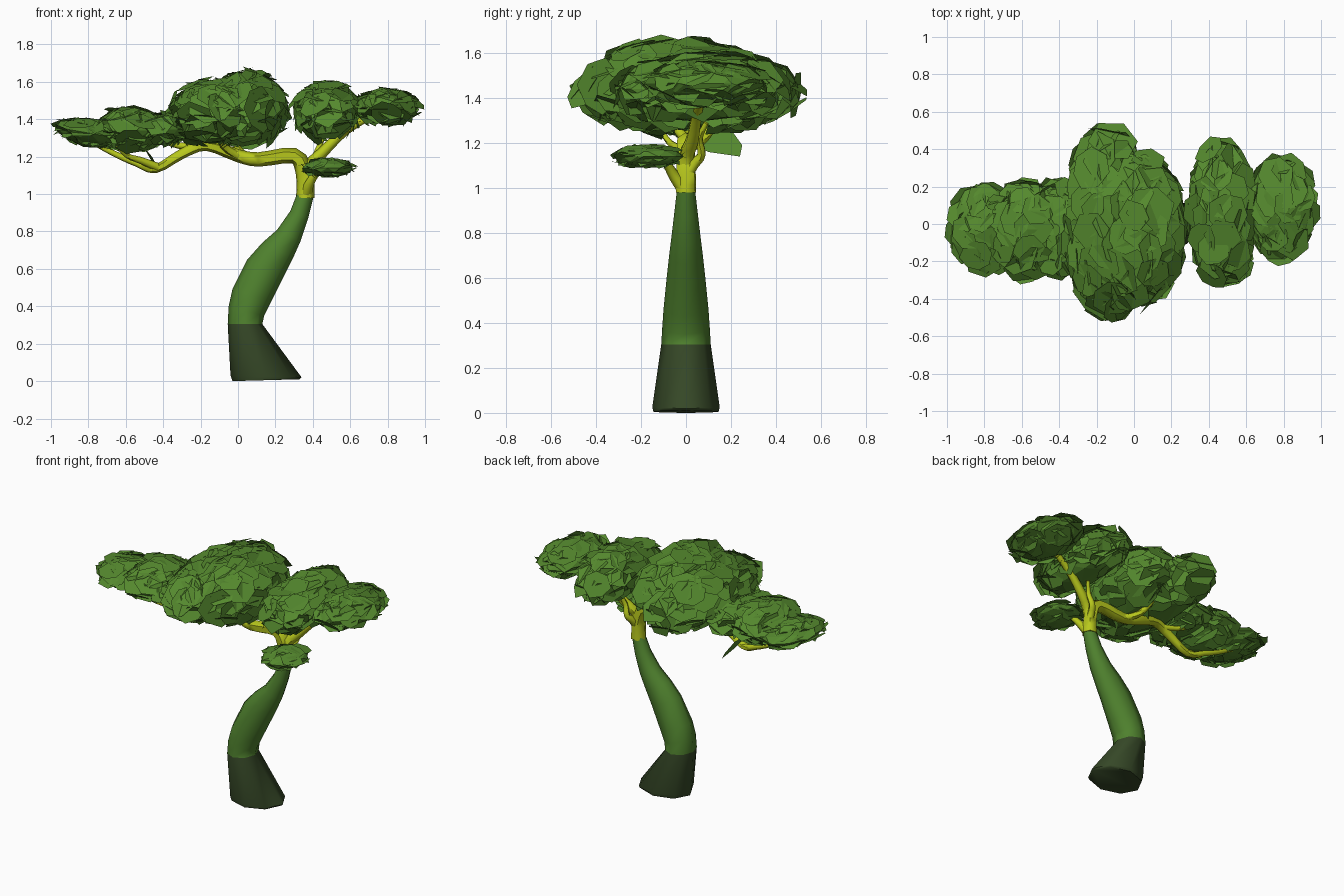
import bpy, bmesh, math, random
from mathutils import Vector, Matrix

if "Cube" in bpy.data.objects:
    bpy.data.objects.remove(bpy.data.objects["Cube"])

random.seed(7)


def material(name, rgb):
    m = bpy.data.materials.new(name)
    m.diffuse_color = (*rgb, 1)
    m.use_nodes = True
    m.node_tree.nodes["Principled BSDF"].inputs["Base Color"].default_value = m.diffuse_color
    return m


LEAF = material("leaf green", (0.090, 0.250, 0.027))
BARK = material("trunk green", (0.078, 0.220, 0.027))
BASE = material("dark root green", (0.036, 0.064, 0.020))
LIMB = material("branch yellow", (0.48, 0.58, 0.012))


def finish(bm, name, mats):
    me = bpy.data.meshes.new(name)
    bm.to_mesh(me)
    bm.free()
    for m in mats:
        me.materials.append(m)
    ob = bpy.data.objects.new(name, me)
    bpy.context.collection.objects.link(ob)
    return ob


def smooth(ob, angle):
    bpy.ops.object.select_all(action='DESELECT')
    ob.select_set(True)
    bpy.context.view_layer.objects.active = ob
    bpy.ops.object.shade_smooth_by_angle(angle=math.radians(angle))


def loft(bm, rings):
    """Skin a list of equal-sized point rings and cap the ends."""
    rows = [[bm.verts.new(p) for p in r] for r in rings]
    n = len(rows[0])
    for a, b in zip(rows, rows[1:]):
        for i in range(n):
            j = (i + 1) % n
            bm.faces.new((a[i], a[j], b[j], b[i]))
    bm.faces.new(rows[0][::-1])
    bm.faces.new(rows[-1])
    bmesh.ops.recalc_face_normals(bm, faces=bm.faces)


# Trunk: each section is left x, left z, right x, right z, half depth
sections = [(-.03, .0, .33, .01, .145), (-.04, .03, .34, .02, .15),
            (-.055, .305, .13, .305, .11), (-.05, .40, .14, .35, .106),
            (-.03, .49, .18, .43, .10), (.05, .65, .25, .57, .085),
            (.13, .74, .295, .66, .075), (.21, .81, .335, .75, .065),
            (.28, .91, .375, .87, .052), (.315, 1.0, .405, .99, .04)]
rings = []
for lx, lz, rx, rz, h in sections:
    left, right = Vector((lx, 0, lz)), Vector((rx, 0, rz))
    mid, half = (left + right) / 2, (right - left) / 2
    rings.append([mid + half * math.cos(a) + Vector((0, h * math.sin(a), 0))
                  for a in (math.tau * i / 8 for i in range(8))])
bm = bmesh.new()
loft(bm, rings)
for f in bm.faces:
    f.material_index = 1 if f.calc_center_median().z < 0.28 else 0
smooth(finish(bm, "trunk", [BARK, BASE]), 60)


# Branches: tapered six-sided tubes along a smoothed path
def branch(name, pts, r0, r1):
    pts = [Vector(p) for p in pts]
    path = []
    for i in range(len(pts) - 1):
        p0, p1, p2 = pts[max(i - 1, 0)], pts[i], pts[i + 1]
        p3 = pts[min(i + 2, len(pts) - 1)]
        for t in (0, .33, .67):
            path.append(.5 * (2 * p1 + (p2 - p0) * t
                              + (2 * p0 - 5 * p1 + 4 * p2 - p3) * t * t
                              + (3 * p1 - p0 - 3 * p2 + p3) * t ** 3))
    path.append(pts[-1])
    rings = []
    for i, p in enumerate(path):
        d = (path[min(i + 1, len(path) - 1)] - path[max(i - 1, 0)]).normalized()
        u = d.cross(Vector((.1, 1, .05))).normalized()
        v = d.cross(u)
        r = r0 + (r1 - r0) * i / (len(path) - 1)
        rings.append([p + r * (u * math.cos(a) + v * math.sin(a))
                      for a in (math.tau * k / 6 for k in range(6))])
    bm = bmesh.new()
    loft(bm, rings)
    smooth(finish(bm, name, [LIMB]), 60)


branch("branch_main_left",
       [(.36, 0, .98), (.355, 0, 1.11), (.30, 0, 1.205), (.11, .01, 1.185),
        (0, .02, 1.205), (-.17, 0, 1.262), (-.30, -.01, 1.215),
        (-.44, 0, 1.135), (-.54, .02, 1.165), (-.66, .03, 1.215), (-.80, .03, 1.29)],
       .050, .012)
branch("branch_main_right",
       [(.36, 0, .98), (.37, 0, 1.13), (.45, .03, 1.22), (.57, .05, 1.335),
        (.70, .07, 1.41), (.80, .08, 1.45)], .042, .012)
branch("branch_low_front",
       [(.36, 0, .98), (.38, -.05, 1.05), (.42, -.09, 1.11), (.48, -.14, 1.14)], .034, .010)
branch("branch_back_stub",
       [(.37, 0, 1.05), (.38, .04, 1.11), (.40, .07, 1.15), (.42, .06, 1.22), (.45, .09, 1.29)], .028, .012)
branch("branch_back_fork",
       [(.10, .02, 1.18), (.02, .08, 1.22), (-.03, .14, 1.30), (-.06, .20, 1.38)], .026, .010)
branch("branch_middle_fork",
       [(.02, .02, 1.19), (-.08, -.04, 1.26), (-.12, -.14, 1.36)], .026, .010)
branch("branch_left_twig_front",
       [(-.42, 0, 1.14), (-.52, -.04, 1.18), (-.60, -.08, 1.21), (-.68, -.14, 1.30)], .024, .008)
branch("branch_left_twig_up",
       [(-.24, 0, 1.25), (-.36, .04, 1.27), (-.46, .08, 1.33)], .022, .008)


# Foliage: a faceted core shingled with flat irregular leaf plates
def clump(name, centre, radii, plates, size, tilt=0):
    rad = Vector(radii)
    place = Matrix.Translation(centre) @ Matrix.Rotation(math.radians(tilt), 4, 'Y')
    bm = bmesh.new()
    bmesh.ops.create_icosphere(bm, subdivisions=2, radius=1)
    for v in bm.verts:
        k = random.uniform(.82, .93)
        v.co = Vector([v.co[i] * rad[i] * k for i in range(3)])
    for n in range(plates):
        z = 1 - 1.8 * (n + .5) / plates
        a = n * 2.39996
        s = math.sqrt(1 - z * z)
        d = Vector((s * math.cos(a), s * math.sin(a), z))
        p = Vector([d[i] * rad[i] * .95 for i in range(3)])
        normal = Vector([d[i] / rad[i] for i in range(3)]).normalized()
        normal += Vector([random.uniform(-.22, .22) for _ in range(3)])
        normal = (normal + Vector((0, 0, .25 if z > -.3 else 0))).normalized()
        u = normal.orthogonal().normalized()
        w = normal.cross(u)
        sides = random.choice((6, 7, 8))
        r = size * random.uniform(.7, 1.15)
        start = random.random() * math.tau
        pts = []
        for k in range(sides):
            b = start + math.tau * k / sides
            pts.append(p + r * random.uniform(.88, 1.08) * (u * math.cos(b) + w * math.sin(b)))
        # keep each plate inside the outline of the clump
        reach = max(Vector([q[i] / rad[i] for i in range(3)]).length for q in pts)
        pull = min(1, random.uniform(1.0, 1.1) / reach)
        bm.faces.new([bm.verts.new(q * pull) for q in pts])
    bm.transform(place)
    finish(bm, name, [LEAF])


clump("leaves_centre", (-.14, 0, 1.43), (.235, .54, .19), 90, .14)
clump("leaves_centre_right", (.04, -.03, 1.455), (.235, .42, .215), 80, .13)
clump("leaves_right", (.47, .055, 1.44), (.19, .41, .17), 70, .13)
clump("leaves_far_right", (.79, .085, 1.465), (.195, .30, .105), 48, .12)
clump("leaves_left_inner", (-.40, -.03, 1.345), (.16, .29, .10), 40, .11)
clump("leaves_left", (-.58, -.03, 1.345), (.20, .28, .125), 46, .12, 4)
clump("leaves_far_left", (-.79, -.02, 1.325), (.215, .265, .075), 42, .12, 10)
clump("leaves_low_front", (.48, -.17, 1.14), (.16, .175, .055), 24, .10)

# Single leaf plate hanging behind the left limb
bm = bmesh.new()
bm.faces.new([bm.verts.new(p) for p in ((-.46, .03, 1.20), (-.44, .10, 1.16), (-.44, .24, 1.14),
                                        (-.47, .25, 1.19), (-.51, .20, 1.26), (-.51, .06, 1.26))])
finish(bm, "hanging_leaf", [LEAF])
